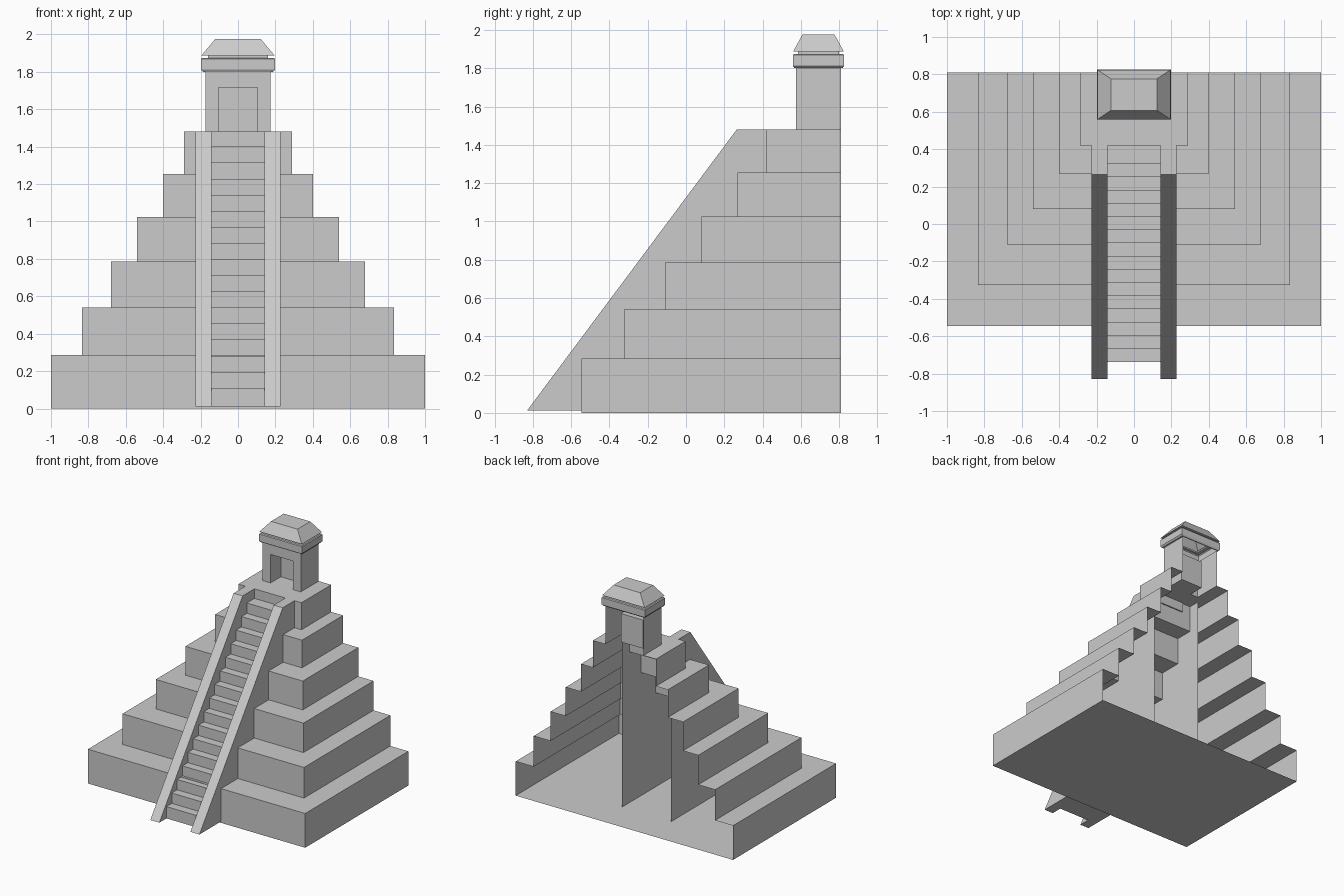
import bpy, bmesh

if "Cube" in bpy.data.objects:
    bpy.data.objects.remove(bpy.data.objects["Cube"])

BACK = 0.81      # open rear plane of the pyramid


def build(name, polys):
    """Mesh object from a list of polygons, welded, normals outward."""
    bm = bmesh.new()
    for p in polys:
        bm.faces.new([bm.verts.new(v) for v in p])
    bmesh.ops.remove_doubles(bm, verts=bm.verts, dist=1e-4)
    bmesh.ops.recalc_face_normals(bm, faces=bm.faces)
    me = bpy.data.meshes.new(name)
    bm.to_mesh(me)
    bm.free()
    ob = bpy.data.objects.new(name, me)
    bpy.context.collection.objects.link(ob)
    return ob


def loft(rows, closed=False):
    """Quads between successive rows of points."""
    out = []
    for a, b in zip(rows, rows[1:]):
        n = len(a)
        for i in range(n if closed else n - 1):
            j = (i + 1) % n
            out.append([a[i], a[j], b[j], b[i]])
    return out


def u_row(hx, y, z):
    return [(-hx, BACK, z), (-hx, y, z), (hx, y, z), (hx, BACK, z)]


def ring(hx, hy, z, cy=0.692):
    return [(-hx, cy - hy, z), (hx, cy - hy, z), (hx, cy + hy, z), (-hx, cy + hy, z)]


def rect_y(x0, x1, z0, z1, y):
    return [(x0, y, z0), (x1, y, z0), (x1, y, z1), (x0, y, z1)]


# stepped pyramid shell, open at the back
tiers = [(1.0, -0.545, 0.285), (0.835, -0.325, 0.54), (0.68, -0.11, 0.785),
         (0.54, 0.08, 1.025), (0.4, 0.27, 1.255), (0.29, 0.42, 1.48)]
rows, z = [], 0.0
for hx, y, top in tiers:
    rows += [u_row(hx, y, z), u_row(hx, y, top)]
    z = top
CX, CY, CT = 0.175, 0.575, 1.80          # shrine half width, front, wall top
rows.append(u_row(CX, CY, z))
floor = [u_row(*tiers[0][:2], 0)]
build("pyramid_tiers", loft(rows) + floor)

# shrine walls with a doorway and a recessed niche
DX, DT, DY = 0.103, 1.717, 0.71
walls = []
for s in (-1, 1):
    walls.append([(s * CX, CY, z), (s * CX, BACK, z), (s * CX, BACK, CT), (s * CX, CY, CT)])
    walls.append(rect_y(s * CX, s * DX, z, DT, CY))
    walls.append(rect_y(s * CX, s * DX, DT, CT, CY))
walls.append(rect_y(-DX, DX, DT, CT, CY))
build("shrine_walls", walls)
niche = loft([rect_y(-DX, DX, z, DT, CY), rect_y(-DX, DX, z, DT, DY)], True)
build("door_niche", niche + [rect_y(-DX, DX, z, DT, DY)])

# cornice, neck and hipped roof
roof = [ring(CX, 0.118, 1.80), ring(0.188, 0.125, 1.80), ring(0.198, 0.133, 1.812),
        ring(0.198, 0.133, 1.868), ring(0.192, 0.128, 1.875), ring(0.16, 0.108, 1.875),
        ring(0.16, 0.108, 1.888), ring(0.195, 0.132, 1.888), ring(0.122, 0.084, 1.975)]
build("cornice_and_roof", loft(roof, True) + [roof[-1]])

# stair flight: profile of risers and treads in (y, z)
SX, BX, BASE = 0.143, 0.226, 0.012
steps, sz = [], BASE
for i in range(16):
    sy = -0.737 + i * 0.0705
    steps.append((sy, sz))
    sz = 0.11 + i * 0.086
    steps.append((sy, sz))
steps += [(0.43, sz), (0.43, 1.48)]
flight = loft([[(-SX, a, b) for a, b in steps], [(SX, a, b) for a, b in steps]])
flight.append([(-SX, -0.737, BASE), (SX, -0.737, BASE), (SX, -0.545, BASE), (-SX, -0.545, BASE)])
build("stair_flight", flight)

# sloping balustrades either side, outer walls running into the shell
slope = [(-0.83, BASE), (0.265, 1.48), (0.43, 1.48)]
for s, side in ((-1, "left"), (1, "right")):
    polys = loft([[(s * SX, a, b) for a, b in slope], [(s * BX, a, b) for a, b in slope]])
    polys.append([(s * SX, a, b) for a, b in slope + steps[-2::-1]])
    outer = [slope[0], slope[1], (0.52, 1.48), (0.52, 0.0), (-0.545, 0.0), (-0.545, BASE)]
    polys.append([(s * BX, a, b) for a, b in outer])
    polys.append([(s * SX, -0.83, BASE), (s * BX, -0.83, BASE),
                  (s * BX, -0.545, BASE), (s * SX, -0.545, BASE)])
    build("balustrade_" + side, polys)
